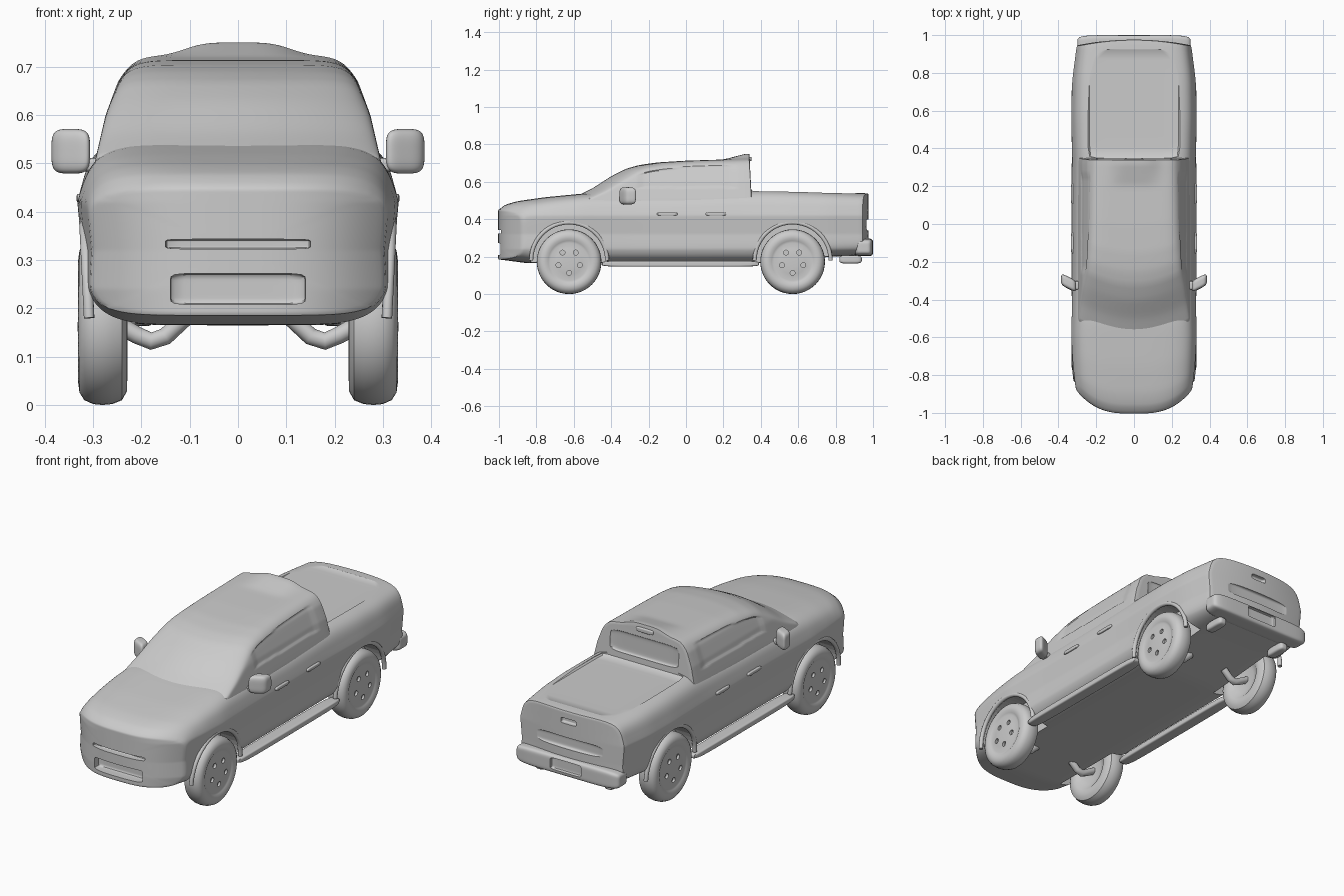
import bpy, bmesh, math
from mathutils import Matrix, Vector

if "Cube" in bpy.data.objects:
    bpy.data.objects.remove(bpy.data.objects["Cube"])

paint = bpy.data.materials.new("light_grey")
paint.use_nodes = True
grey = (0.6, 0.6, 0.6, 1)
paint.diffuse_color = grey
paint.node_tree.nodes["Principled BSDF"].inputs["Base Color"].default_value = grey


def table(rows, t):
    """Linear look-up in (key, value) rows."""
    for (a, va), (b, vb) in zip(rows, rows[1:]):
        if t <= b:
            return va + (vb - va) * max(0, (t - a) / (b - a))
    return rows[-1][1]


def finish(name, bm):
    bmesh.ops.recalc_face_normals(bm, faces=bm.faces)
    mesh = bpy.data.meshes.new(name)
    bm.to_mesh(mesh)
    bm.free()
    mesh.materials.append(paint)
    ob = bpy.data.objects.new(name, mesh)
    bpy.context.collection.objects.link(ob)
    return ob


def activate(ob):
    bpy.ops.object.select_all(action='DESELECT')
    ob.select_set(True)
    bpy.context.view_layer.objects.active = ob


def shade(ob):
    activate(ob)
    bpy.ops.object.shade_smooth_by_angle(angle=math.radians(38))


def shaped_box(name, cuts, fn):
    """Gridded cube whose points are moved by fn(u, v, w)."""
    bm = bmesh.new()
    bmesh.ops.create_cube(bm, size=2)
    bmesh.ops.subdivide_edges(bm, edges=bm.edges, cuts=cuts, use_grid_fill=True)
    for vert in bm.verts:
        vert.co = fn(*vert.co)
    return finish(name, bm)


def pebble(name, centre, half, power=5, cuts=9, bend=0):
    """Rounded block; bend shifts y along x."""
    def fn(*p):
        size = sum(abs(c) ** power for c in p) ** (1 / power)
        q = [c * max(map(abs, p)) / size * h for c, h in zip(p, half)]
        q[1] += bend * q[0]
        return Vector(q) + Vector(centre)
    ob = shaped_box(name, cuts, fn)
    shade(ob)
    return ob


def rod(name, points, radius):
    curve = bpy.data.curves.new(name, 'CURVE')
    curve.dimensions = '3D'
    curve.bevel_depth = radius
    curve.use_fill_caps = True
    line = curve.splines.new('POLY')
    line.points.add(len(points) - 1)
    for pt, co in zip(line.points, points):
        pt.co = (*co, 1)
    curve.materials.append(paint)
    ob = bpy.data.objects.new(name, curve)
    bpy.context.collection.objects.link(ob)
    activate(ob)
    bpy.ops.object.convert(target='MESH')
    shade(ob)


def disc(name, centre, radius, depth):
    bm = bmesh.new()
    bmesh.ops.create_cone(bm, cap_ends=True, segments=48, radius1=radius, radius2=radius,
                          depth=depth, matrix=Matrix.Translation(centre) @ Matrix.Rotation(math.pi / 2, 4, 'Y'))
    return finish(name, bm)


def carve(ob, cutters, smooth=0):
    """Relax the shape, cut the recesses, then set the shading."""
    if smooth:
        mod = ob.modifiers.new("relax", 'SMOOTH')
        mod.iterations = smooth
    for cutter in cutters:
        cutter.hide_render = True
        mod = ob.modifiers.new("cut", 'BOOLEAN')
        mod.operation = 'DIFFERENCE'
        mod.object = cutter
    activate(ob)
    bpy.ops.object.convert(target='MESH')
    for cutter in cutters:
        bpy.data.objects.remove(cutter)
    shade(ob)


def section(u, w, power):
    s = max(abs(u), abs(w)) / max((abs(u) ** power + abs(w) ** power) ** (1 / power), 1e-6)
    return u * s, w * s


# Lower body: bonnet, doors, bed sides and tail
TOP = [(-1, .45), (-.97, .477), (-.9, .497), (-.75, .518), (-.52, .54), (0, .545), (.36, .56), (.6, .555), (1, .537)]
BOTTOM = [(-1, .185), (-.85, .165), (.4, .165), (.78, .2), (1, .21)]
WIDTH = [(-1, .312), (-.8, .326), (-.62, .333), (-.3, .326), (.3, .326), (.57, .333), (.75, .328), (.98, .303)]
FLANK = [(.16, .94), (.24, .985), (.32, .97), (.42, 1), (.46, .97), (.56, .91)]


def body_point(u, v, w):
    y = v * (1.3 - .3 * v * v)
    y = y * .99 - .014
    u, w = section(u, w, 6)
    low, high = table(BOTTOM, y), table(TOP, y)
    z = low + (high - low) * (w + 1) / 2
    x = u * table(WIDTH, y) * table(FLANK, z)
    nose = min(1, max(0, (-.5 - y) / .5))
    tail = min(1, max(0, (y - .8) / .17))
    return Vector((x, y + .13 * nose * abs(u) ** 3 - .03 * tail * u * u, z))


AXLES = {"front": -.625, "rear": .57}
body = shaped_box("body", 56, body_point)
cuts = [pebble("bed_recess", (0, .64, .58), (.243, .292, .042), 20),
        pebble("intake", (0, -1, .24), (.14, .05, .032), 10),
        pebble("grille_slot", (0, -1, .333), (.15, .03, .01), 8),
        pebble("tailgate_groove", (0, .99, .37), (.21, .03, .03), 6),
        pebble("tailgate_latch", (0, .98, .485), (.045, .025, .014), 6)]
for s in (1, -1):
    for y in AXLES.values():
        cuts.append(disc("arch", (s * .36, y, .18), .203, .3))
carve(body, cuts, 3)

# Cab: windscreen, roof and side windows
ROOF = [(-.6, .515), (-.5, .565), (-.4, .63), (-.32, .67), (-.25, .69), (-.15, .704), (0, .713), (.35, .724)]
CAB_WIDTH = [(.45, .305), (.5, .297), (.6, .274), (.67, .248), (.72, .218)]


def cab_point(u, v, w):
    y = -.12 + v * .475
    u, w = section(u, w, 9)
    z = .45 + (table(ROOF, y) - .45) * (w + 1) / 2
    x = u * table(CAB_WIDTH, z)
    # shallow side windows split by a centre pillar
    glass = .57 < z < table(ROOF, y) - .035 and -.3 < y < .27
    if abs(u) > .95 and glass:
        x -= math.copysign(.006, u)
    front = min(1, max(0, (.1 - y) / .5))
    lip = max(0, w) ** 8 * min(1, max(0, (y - .2) / .14)) * math.exp(-(x / .12) ** 4)
    rear = max(0, (y - .2) / .155) * .015 * (w + 1) / 2
    return Vector((x, y + .08 * front * u * u - rear, z + .028 * lip))


cab = shaped_box("cab", 44, cab_point)
carve(cab, [pebble("rear_glass", (0, .358, .63), (.2, .022, .055), 8)], 2)
pebble("brake_lamp", (0, .338, .722), (.05, .012, .012))

# Rear bumper with number plate pocket
bumper = pebble("rear_bumper", (0, .95, .25), (.3, .05, .047), 6, 16)
carve(bumper, [pebble("plate_pocket", (0, 1.005, .255), (.09, .022, .03), 9)])

# Wheels
PROFILE = [(.255, 0), (.255, .06), (.245, .09), (.234, .105), (.229, .12), (.23, .145), (.24, .163),
           (.26, .171), (.28, .173), (.3, .171), (.318, .163), (.328, .147), (.331, .125),
           (.324, .112), (.321, .1), (.327, .07), (.329, .03), (.329, 0)]


def wheel(name, s, y):
    bm = bmesh.new()
    verts = [bm.verts.new((s * x, y, .173 + r)) for x, r in PROFILE]
    edges = [bm.edges.new(pair) for pair in zip(verts, verts[1:])]
    bmesh.ops.spin(bm, geom=verts + edges, cent=(0, y, .173), axis=(1, 0, 0),
                   angle=math.tau, steps=48)
    bmesh.ops.remove_doubles(bm, verts=bm.verts, dist=.0005)
    ob = finish(name, bm)
    holes = []
    for i in range(5):
        a = math.tau * i / 5 - math.pi / 2
        holes.append(disc("lug_hole", (s * .33, y + .06 * math.cos(a), .173 + .06 * math.sin(a)), .013, .03))
    carve(ob, holes)


for s, side in ((1, "left"), (-1, "right")):
    for end, y in AXLES.items():
        wheel(f"{end}_{side}_wheel", s, y)
        arc = [math.pi * i / 24 for i in range(25)]
        rod(f"{end}_{side}_arch_lip",
            [(s * (.308 + .01 * math.sin(a)), y + .203 * math.cos(a), .18 + .203 * math.sin(a)) for a in arc], .011)
        rod(f"{end}_{side}_suspension_arm",
            [(s * .11, y, .18), (s * .15, y, .142), (s * .18, y, .132), (s * .21, y, .145), (s * .26, y, .173)], .018)
    # Side fittings
    pebble(f"{side}_running_board", (s * .3, -.03, .162), (.032, .42, .016), 6)
    pebble(f"{side}_mirror", (s * .346, -.312, .525), (.04, .032, .046), 4, 12, s * .5)
    pebble(f"{side}_mirror_arm", (s * .3, -.325, .497), (.03, .022, .014), 4)
    for y in (-.1, .16):
        pebble(f"{side}_door_handle", (s * .326, y, .428), (.008, .055, .009), 4)
    pebble(f"{side}_tow_eye", (s * .2, .88, .185), (.025, .06, .022), 4)
